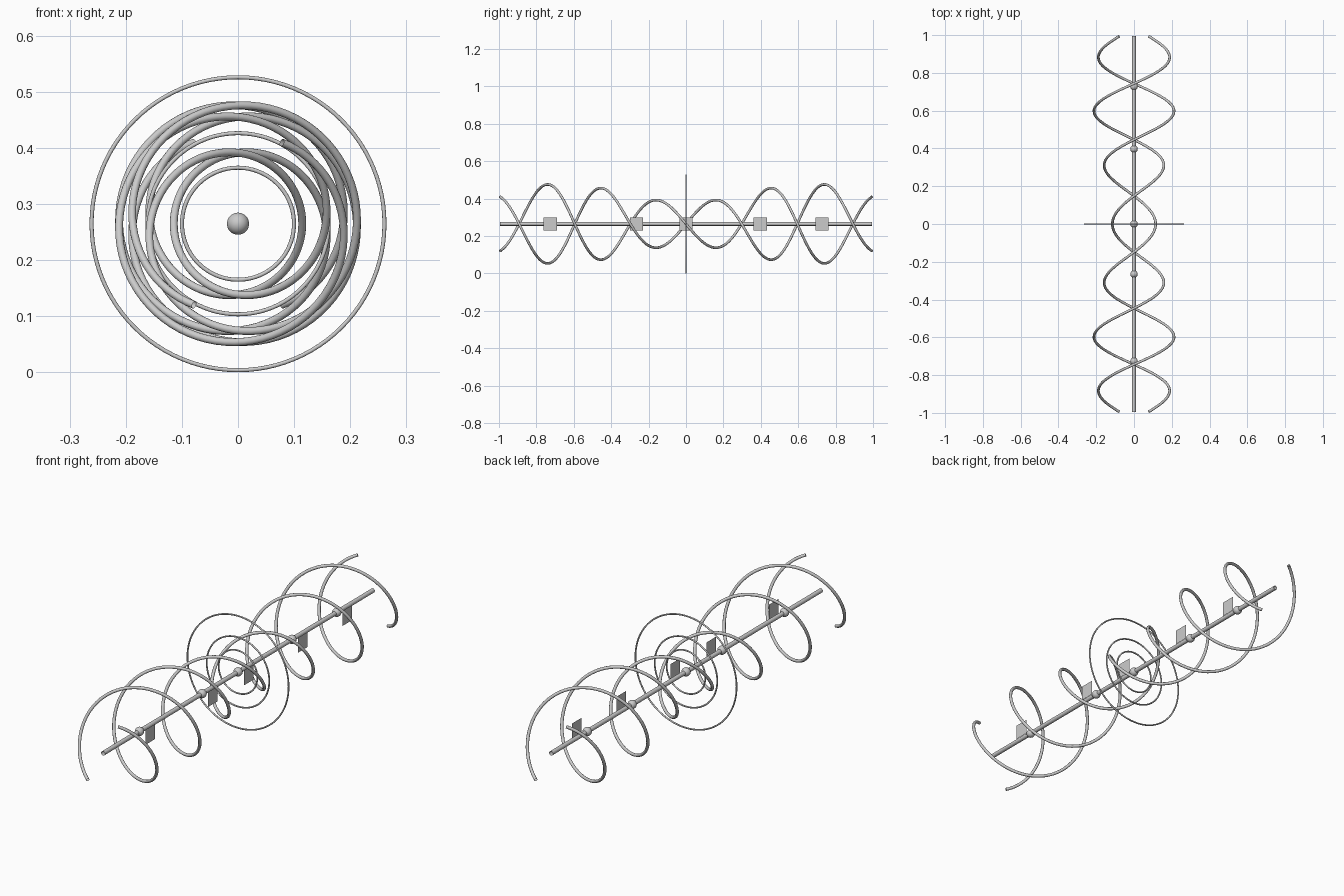
import bpy
from math import sin, cos, pi, radians

if "Cube" in bpy.data.objects:
    bpy.data.objects.remove(bpy.data.objects["Cube"])

CZ = 0.265        # height of the long axis
HALF = 0.994      # half length of rod and strands
TURN = radians(601.6)


def finish(obj, name):
    obj.name = name
    bpy.ops.object.shade_smooth_by_angle(angle=radians(40))
    return obj


def strand(name, phase, n=260):
    # open-ended spiral tube whose radius swells and narrows along y
    cu = bpy.data.curves.new(name, 'CURVE')
    cu.dimensions = '3D'
    cu.bevel_depth = 0.007
    cu.bevel_resolution = 4
    sp = cu.splines.new('POLY')
    sp.points.add(n)
    for i, p in enumerate(sp.points):
        t = 2 * i / n - 1
        r = 0.1645 - 0.05 * cos(1.5 * pi * t)
        a = phase - TURN * t
        p.co = (r * cos(a), HALF * t, CZ + r * sin(a), 1)
    obj = bpy.data.objects.new(name, cu)
    bpy.context.collection.objects.link(obj)
    bpy.ops.object.select_all(action='DESELECT')
    obj.select_set(True)
    bpy.context.view_layer.objects.active = obj
    bpy.ops.object.convert(target='MESH')
    finish(bpy.context.object, name)


# central rod, an open tube
bpy.ops.mesh.primitive_cylinder_add(vertices=32, radius=0.01, depth=2 * HALF,
                                    end_fill_type='NOTHING',
                                    location=(0, 0, CZ), rotation=(pi / 2, 0, 0))
finish(bpy.context.object, "axis_rod")

# twin spiral strands
strand("strand_a", 0)
strand("strand_b", pi)

# concentric rings around the middle
for i, r in enumerate((0.261, 0.1614, 0.0998)):
    bpy.ops.mesh.primitive_torus_add(major_radius=r, minor_radius=0.0036,
                                     major_segments=96, minor_segments=12,
                                     location=(0, 0, CZ), rotation=(pi / 2, 0, 0))
    finish(bpy.context.object, f"ring_{i + 1}")

# beads on the rod, each with a thin square plate beside it
for i, y in enumerate((-0.726, -0.265, 0, 0.397, 0.728)):
    bpy.ops.mesh.primitive_uv_sphere_add(segments=32, ring_count=16, radius=0.0197,
                                         location=(0, y, CZ))
    finish(bpy.context.object, f"bead_{i + 1}")
    bpy.ops.mesh.primitive_plane_add(size=0.07, location=(0.055, y, CZ),
                                     rotation=(0, pi / 2, 0))
    bpy.context.object.name = f"plate_{i + 1}"
